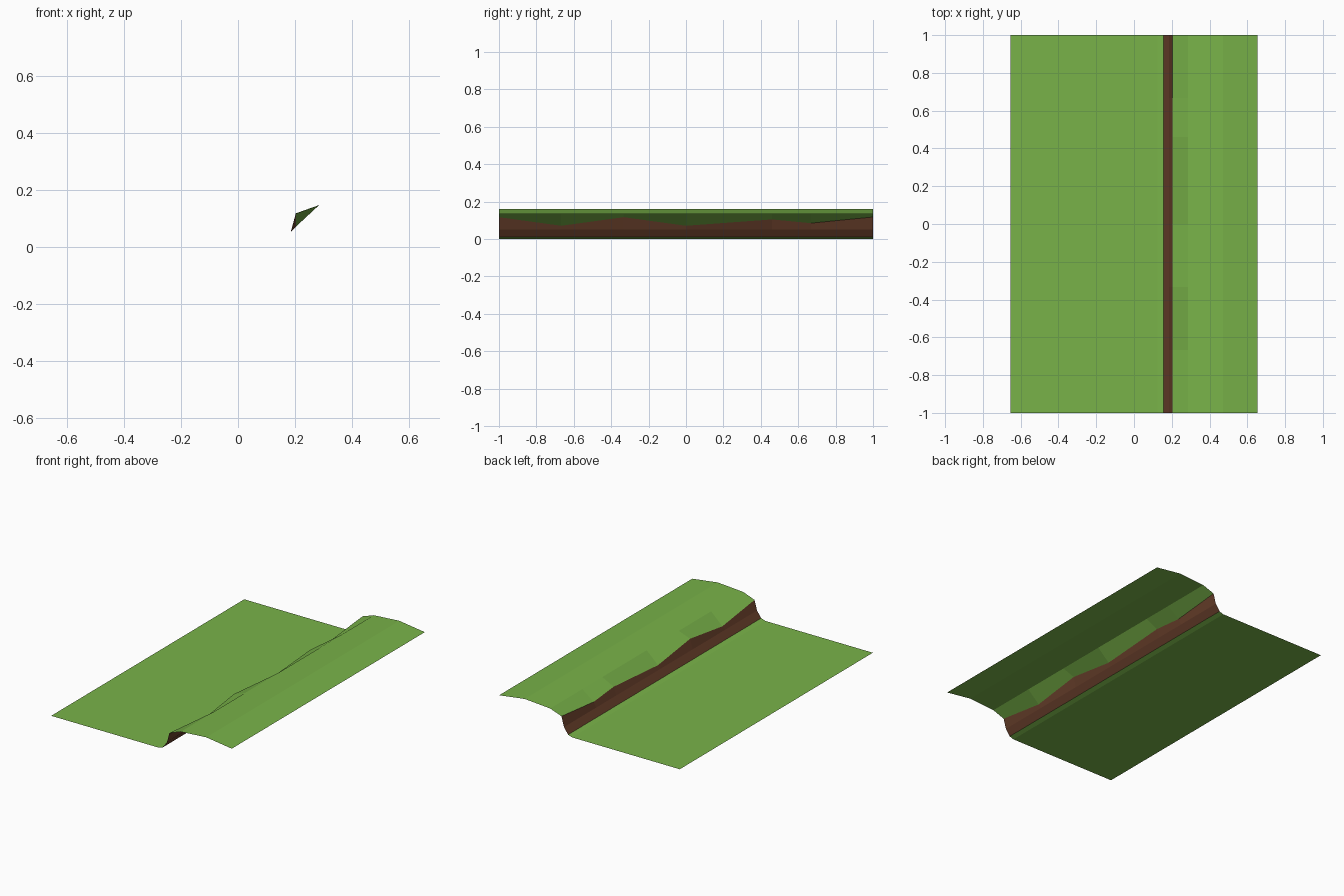
import bpy

if "Cube" in bpy.data.objects:
    bpy.data.objects.remove(bpy.data.objects["Cube"])


def material(name, color):
    m = bpy.data.materials.new(name)
    m.diffuse_color = (*color, 1)
    m.use_nodes = True
    m.node_tree.nodes["Principled BSDF"].inputs["Base Color"].default_value = m.diffuse_color
    return m


grass = material("grass green", (0.19, 0.45, 0.066))
dirt = material("dirt brown", (0.14, 0.05, 0.024))

# Cross-section (x, z); the None height is the wavy grass lip
profile = [(-0.655, 0), (0.125, 0), (0.155, 0.01), (0.185, 0.052),
           (0.203, None), (0.285, 0.147), (0.47, 0.16), (0.655, 0.135)]
dirt_bands = {2, 3}

# Lip height along the bank (y, z)
lip = [(-1, 0.117), (-0.667, 0.071), (-0.333, 0.117), (0, 0.071),
       (0.46, 0.105), (0.667, 0.085), (1, 0.118)]

# Sweep the cross-section along y as one open sheet
n = len(profile)
verts = [(x, y, h if z is None else z) for y, h in lip for x, z in profile]
faces, slots = [], []
for j in range(len(lip) - 1):
    for i in range(n - 1):
        a = j * n + i
        faces.append((a, a + 1, a + n + 1, a + n))
        slots.append(1 if i in dirt_bands else 0)

mesh = bpy.data.meshes.new("grass_bank")
mesh.from_pydata(verts, [], faces)
mesh.materials.append(grass)
mesh.materials.append(dirt)
for p, s in zip(mesh.polygons, slots):
    p.material_index = s
bank = bpy.data.objects.new("grass_bank", mesh)
bpy.context.collection.objects.link(bank)
